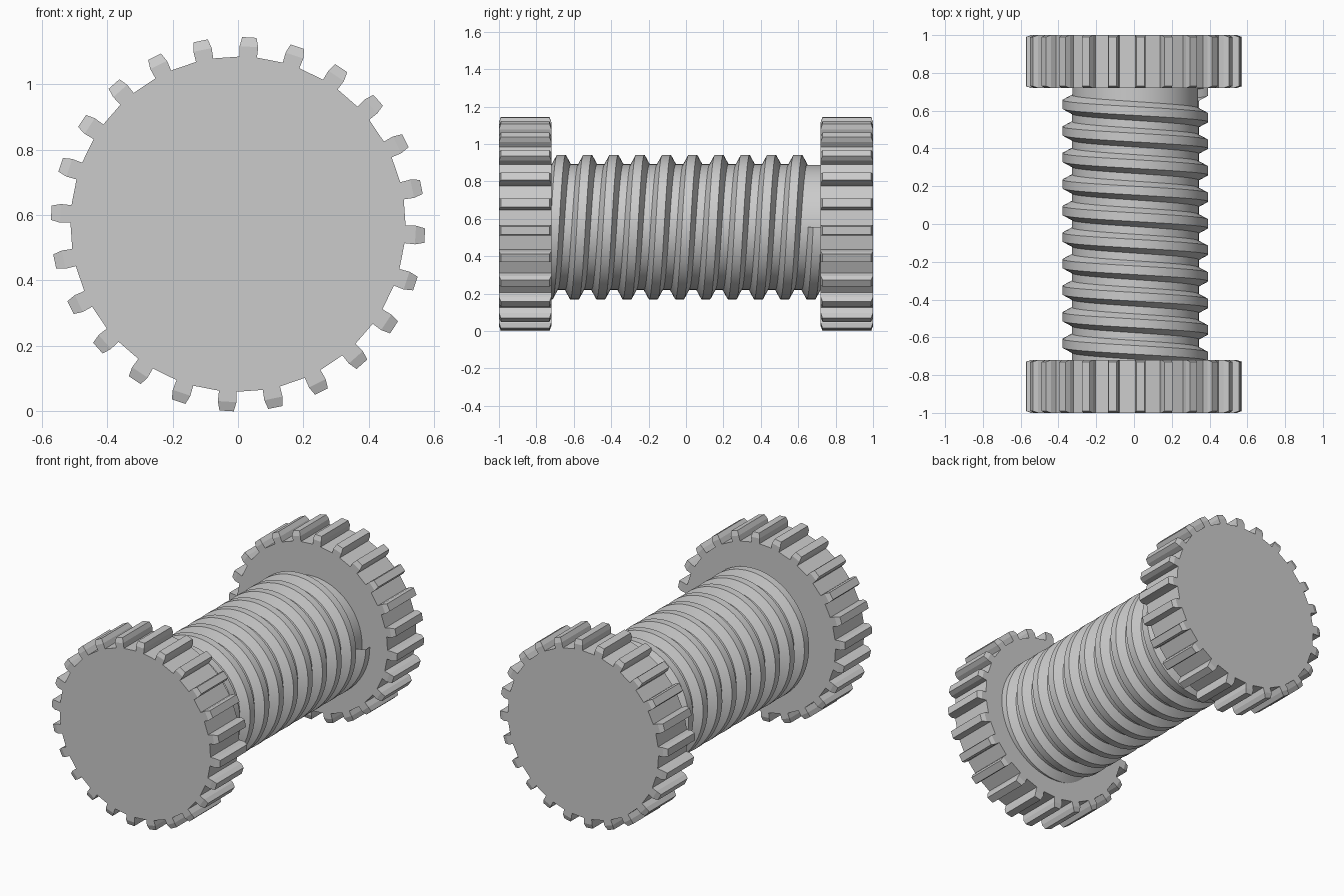
import bpy, bmesh
from math import sin, cos, radians, tau

if "Cube" in bpy.data.objects:
    bpy.data.objects.remove(bpy.data.objects["Cube"])

grey = bpy.data.materials.new("plain grey")
grey.use_nodes = True
colour = (0.6, 0.6, 0.6, 1)
grey.diffuse_color = colour
grey.node_tree.nodes["Principled BSDF"].inputs["Base Color"].default_value = colour


def make_object(name, bm, location):
    bmesh.ops.recalc_face_normals(bm, faces=bm.faces)
    mesh = bpy.data.meshes.new(name)
    bm.to_mesh(mesh)
    bm.free()
    mesh.materials.append(grey)
    obj = bpy.data.objects.new(name, mesh)
    obj.location = location
    bpy.context.collection.objects.link(obj)
    return obj


# Toothed wheel: one tooth profile repeated round the rim, tips bevelled
TEETH = 24
AXIS_Z = 0.572
HALF = 0.14
# radius, angle from tooth centre in degrees, inset of the end face
TOOTH = [(0.513, -3.0, 0), (0.545, -3.0, 0), (0.573, -2.2, 0.01),
         (0.573, 2.2, 0.01), (0.545, 3.0, 0), (0.513, 3.0, 0)]


def gear(name, y):
    bm = bmesh.new()
    rings = []
    for side in (-1, 1):
        ring = []
        for t in range(TEETH):
            for r, offset, inset in TOOTH:
                a = radians(86.5 + offset) - tau * t / TEETH
                a -= 2 * radians(offset)      # keep points in clockwise order
                ring.append(bm.verts.new((r * cos(a), side * (HALF - inset), r * sin(a))))
        rings.append(ring)
        # flat disc, then the two end faces of each tooth
        n = len(TOOTH)
        bm.faces.new([v for i, v in enumerate(ring) if i % n in (0, n - 1)])
        for t in range(TEETH):
            p = ring[t * n:t * n + n]
            bm.faces.new((p[0], p[1], p[4], p[5]))
            bm.faces.new((p[1], p[2], p[3], p[4]))
    front, back = rings
    for i in range(len(front)):
        j = (i + 1) % len(front)
        bm.faces.new((front[i], front[j], back[j], back[i]))
    return make_object(name, bm, (0, y, AXIS_Z))


gear("front_gear", -0.86)
gear("back_gear", 0.86)

# Threaded shaft: a trapezoid thread swept along a helix, ends hidden in the gears
PITCH = 0.1405
SEGMENTS = 64
TURNS = 11
START = 0.563 - 10 * PITCH
ROOT, CREST = 0.336, 0.386
THREAD = [(-0.05, ROOT), (-0.023, CREST), (0.023, CREST), (0.05, ROOT)]

bm = bmesh.new()
rows = []
for s in range(TURNS * SEGMENTS + 1):
    a = tau * s / SEGMENTS
    y = START + PITCH * s / SEGMENTS
    rows.append([bm.verts.new((r * cos(a), y + dy, r * sin(a))) for dy, r in THREAD])
for s in range(len(rows) - 1):
    for k in range(3):
        bm.faces.new((rows[s][k], rows[s + 1][k], rows[s + 1][k + 1], rows[s][k + 1]))
    # valley between this turn and the next
    if s + SEGMENTS + 1 < len(rows):
        u, v = rows[s + SEGMENTS], rows[s + SEGMENTS + 1]
        bm.faces.new((rows[s][3], rows[s + 1][3], v[0], u[0]))
shaft = make_object("threaded_shaft", bm, (0.007, 0, 0.556))

# Plain core closing the shaft where the thread runs out
bpy.ops.mesh.primitive_cylinder_add(vertices=SEGMENTS, radius=ROOT - 0.003, depth=1.5,
                                    location=(0.007, 0, 0.556), rotation=(radians(90), 0, 0))
core = bpy.context.object
core.name = "shaft_core"
core.data.materials.append(grey)

for obj in (shaft, core):
    bpy.ops.object.select_all(action='DESELECT')
    obj.select_set(True)
    bpy.context.view_layer.objects.active = obj
    bpy.ops.object.shade_smooth_by_angle(angle=radians(30))
